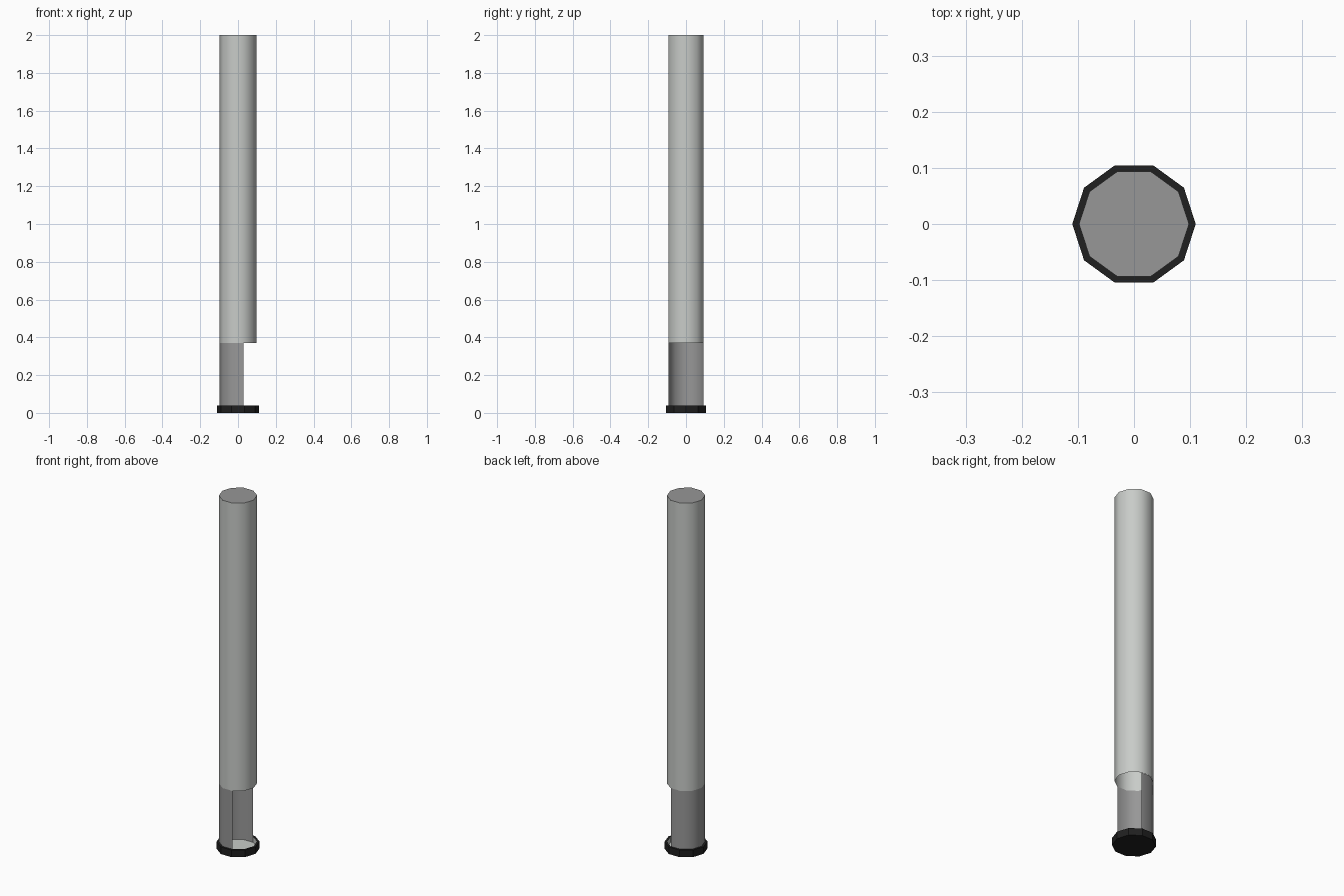
import bpy, bmesh, math

if "Cube" in bpy.data.objects:
    bpy.data.objects.remove(bpy.data.objects["Cube"])

SIDES = 10
R_TUBE, R_BASE = 0.098, 0.11
Z_FLOOR, Z_BASE, Z_OPEN, Z_TOP = 0.008, 0.04, 0.37, 2.0


def material(name, rgb):
    m = bpy.data.materials.new(name)
    m.diffuse_color = (*rgb, 1)
    m.use_nodes = True
    m.node_tree.nodes["Principled BSDF"].inputs["Base Color"].default_value = m.diffuse_color
    return m


LIGHT = material("light_grey", (0.58, 0.60, 0.58))
MID = material("mid_grey", (0.31, 0.31, 0.31))
BLACK = material("black", (0.014, 0.014, 0.014))


def build(name, rings, mats, first=0, count=SIDES, cap_start=None, cap_end=None, smooth=True):
    """Stack decagon rings (radius, z, material of the band above) into a shell."""
    bm = bmesh.new()
    n = SIDES if count == SIDES else count + 1
    loops = []
    for r, z, _ in rings:
        loops.append([bm.verts.new((r * math.cos(math.tau * (first + i) / SIDES),
                                    r * math.sin(math.tau * (first + i) / SIDES), z))
                      for i in range(n)])
    for (a, b, ring) in zip(loops, loops[1:], rings):
        for i in range(count):
            j = (i + 1) % n
            f = bm.faces.new((a[i], a[j], b[j], b[i]))
            f.material_index = ring[2]
    for cap, loop in ((cap_start, loops[0][::-1]), (cap_end, loops[-1])):
        if cap is not None:
            bm.faces.new(loop).material_index = cap
    me = bpy.data.meshes.new(name)
    bm.to_mesh(me)
    bm.free()
    for m in mats:
        me.materials.append(m)
    ob = bpy.data.objects.new(name, me)
    bpy.context.collection.objects.link(ob)
    if smooth:
        bpy.ops.object.select_all(action='DESELECT')
        ob.select_set(True)
        bpy.context.view_layer.objects.active = ob
        bpy.ops.object.shade_smooth_by_angle(angle=math.radians(40))
    return ob


# Black foot: shallow cup with a light lining and floor
build("foot", [(R_BASE, 0, 0), (R_BASE, Z_BASE, 0), (R_TUBE, Z_BASE, 1), (R_TUBE, Z_FLOOR, 1)],
      [BLACK, LIGHT], cap_start=0, cap_end=1, smooth=False)

# Lower wall: six of the ten sides, open towards +x
build("lower_wall", [(R_TUBE - 0.001, Z_FLOOR, 0), (R_TUBE - 0.001, Z_OPEN, 0)],
      [MID], first=2, count=6)

# Upper tube: hollow from below, closed by a darker top
build("upper_tube", [(R_TUBE, Z_OPEN, 0), (R_TUBE, Z_TOP, 1), (R_TUBE - 0.003, Z_TOP, 1)],
      [LIGHT, MID], cap_end=1)
